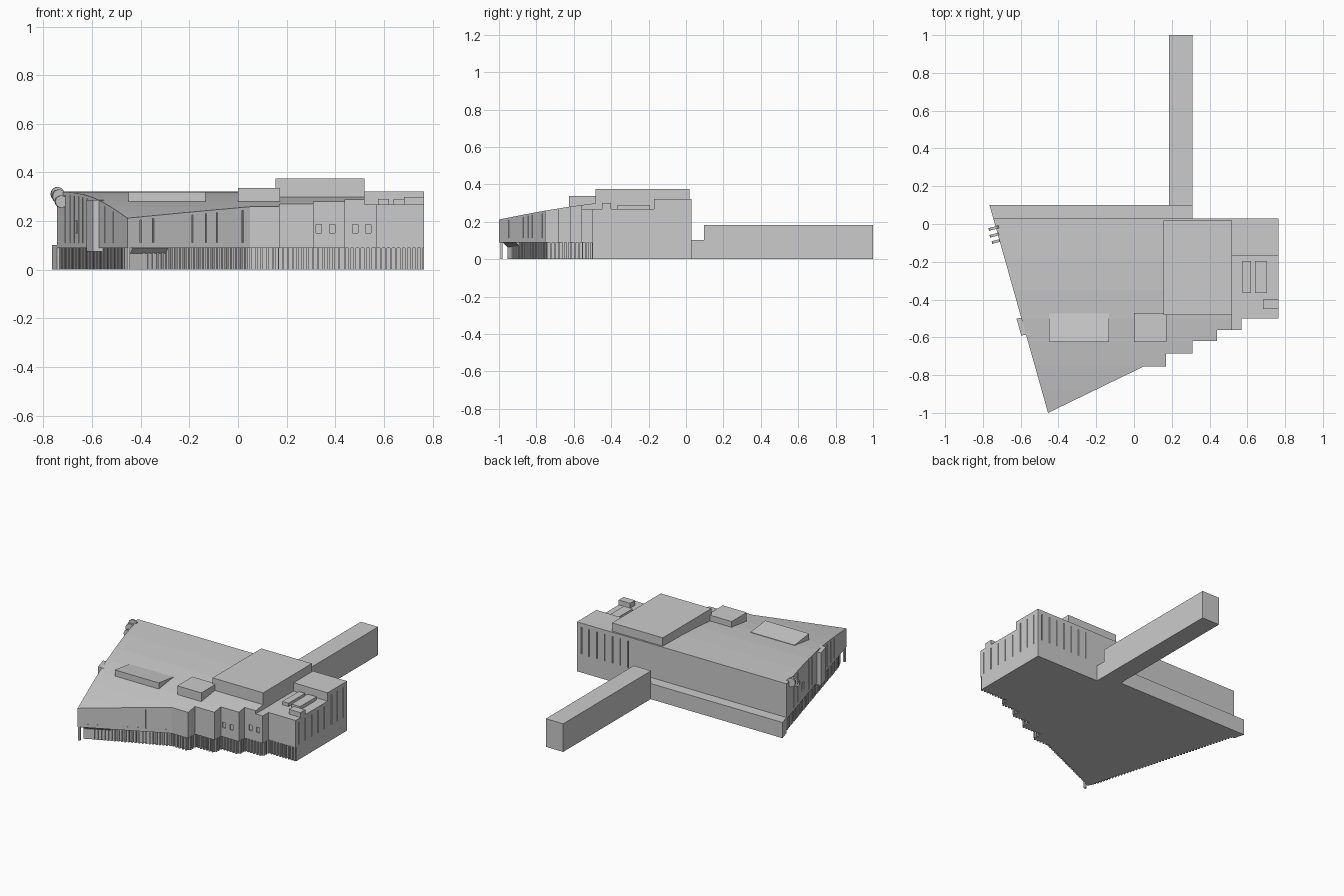
import bpy, bmesh, math
from mathutils import Vector, Matrix

if "Cube" in bpy.data.objects:
    bpy.data.objects.remove(bpy.data.objects["Cube"])


def finish(name, bm):
    bmesh.ops.recalc_face_normals(bm, faces=bm.faces)
    me = bpy.data.meshes.new(name)
    bm.to_mesh(me)
    bm.free()
    ob = bpy.data.objects.new(name, me)
    bpy.context.collection.objects.link(ob)
    return ob


def add_prism(bm, pts, z0, z1):
    lo = [bm.verts.new((x, y, z0)) for x, y in pts]
    hi = [bm.verts.new((x, y, z1)) for x, y in pts]
    bm.faces.new(lo[::-1])
    bm.faces.new(hi)
    n = len(pts)
    for i in range(n):
        j = (i + 1) % n
        bm.faces.new((lo[i], lo[j], hi[j], hi[i]))


def prism(name, pts, z0, z1):
    bm = bmesh.new()
    add_prism(bm, pts, z0, z1)
    return finish(name, bm)


def box(name, x0, x1, y0, y1, z0, z1):
    return prism(name, [(x0, y0), (x1, y0), (x1, y1), (x0, y1)], z0, z1)


def strip(bm, p, d, w, depth, z0, z1):
    """Upright bar centred on wall point p, running along wall direction d."""
    n = Vector((-d.y, d.x))
    c = [p + d * w * a + n * depth * b
         for a, b in ((-.5, -.5), (.5, -.5), (.5, .5), (-.5, .5))]
    add_prism(bm, [(v.x, v.y) for v in c], z0, z1)


ROOF = [(-1, .212), (-.88, .236), (-.75, .260), (-.62, .281),
        (-.5, .297), (-.35, .310), (-.18, .318), (.03, .322)]


def roof_z(y):
    for (y0, a), (y1, b) in zip(ROOF, ROOF[1:]):
        if y <= y1:
            return a + (b - a) * (y - y0) / (y1 - y0)
    return ROOF[-1][1]


# Upper storey with gently curved roof
NW, SW, SE = Vector((-.745, .03)), Vector((-.455, -1)), Vector((.05, -.755))
bm = bmesh.new()
add_prism(bm, [NW, SW, SE, (.17, -.755), (.17, -.685), (.31, -.685), (.31, -.62),
               (.44, -.62), (.44, -.56), (.52, -.56), (.52, .03)], .09, .4)
for y, _ in ROOF[1:-1]:
    bmesh.ops.bisect_plane(bm, geom=bm.verts[:] + bm.edges[:] + bm.faces[:],
                           plane_co=(0, y, 0), plane_no=(0, 1, 0), dist=1e-5)
for v in bm.verts:
    if v.co.z > .2:
        v.co.z = roof_z(v.co.y)
upper = finish("upper_storey", bm)

# East wing: low front roof and taller rear block
low = prism("east_wing_low", [(.52, -.56), (.57, -.56), (.57, -.5), (.765, -.5),
                              (.765, -.17), (.52, -.17)], .09, .268)
tall = box("east_wing_tall", .52, .765, -.17, .03, .09, .322)

# Narrow window slits and small windows cut into the upper walls
bm = bmesh.new()


def slits(a, b, ts, z0, z1=None, w=.006):
    d = (b - a).normalized()
    for t in ts:
        p = a.lerp(b, t)
        strip(bm, p, d, w, .014, z0, z1 or roof_z(p.y) - .012)


slits(NW, SW, (.06, .12, .19, .25, .31, .37, .43, .62, .68, .74, .80, .86, .91, .96), .11)
slits(NW, SW, (.275,), .15, .20, .035)
slits(SW, SE, (.11, .21, .53, .64, .73, .94), .112)
slits(Vector((.765, -.5)), Vector((.765, -.17)), (.1, .3, .5, .7, .9), .1, .245)
slits(Vector((.765, -.17)), Vector((.765, .03)), (.2, .5, .8), .1, .295)
slits(Vector((.765, .03)), Vector((.365, .03)), [.08 + i * .14 for i in range(7)], .12, .295)
for x, y in ((.332, -.62), (.387, -.62), (.482, -.56), (.535, -.56)):
    strip(bm, Vector((x, y)), Vector((1, 0)), .022, .014, .15, .185)
cutter = finish("slit_cutter", bm)
cutter.hide_render = True
for ob in (upper, low, tall):
    m = ob.modifiers.new("slits", 'BOOLEAN')
    m.operation, m.solver, m.object = 'DIFFERENCE', 'EXACT', cutter
    bpy.context.view_layer.objects.active = ob
    bpy.ops.object.modifier_apply(modifier=m.name)
bpy.data.objects.remove(cutter)

# Recessed ground floor
G = [Vector(p) for p in ((-.742, .10), (-.46, -.90), (-.40, -.925), (.041, -.733),
     (.155, -.733), (.155, -.665), (.296, -.665), (.296, -.602), (.426, -.602),
     (.426, -.543), (.556, -.543), (.556, -.488), (.765, -.488))]
prism("ground_floor", G + [Vector((.765, .03)), Vector((-.72, .03))], 0, .09)

# Closely spaced mullions around the ground floor
bm = bmesh.new()
for a, b in zip(G, G[1:]):
    L = (b - a).length
    n = max(1, round(L / .021))
    for i in range(n):
        strip(bm, a.lerp(b, (i + .5) / n), (b - a).normalized(), .009, .022, 0, .09)
finish("ground_floor_mullions", bm)

# Entrance under the front corner: low wall with sloping soffit above
d = (SE - SW).normalized()
nrm = Vector((-d.y, d.x))
bm = bmesh.new()
ends = []
for s in (.03, .19):
    o = SW + d * s
    prof = [(.004, .092), (.035, .066), (.035, 0), (.09, 0), (.09, .092)]
    ends.append([bm.verts.new((*(o + nrm * k), z)) for k, z in prof])
bm.faces.new(ends[0])
bm.faces.new(ends[1][::-1])
for i in range(5):
    j = (i + 1) % 5
    bm.faces.new((ends[0][i], ends[0][j], ends[1][j], ends[1][i]))
finish("entrance_soffit", bm)
box("corner_column", -.457, -.445, -.992, -.98, 0, .09)

# Projecting bay on the west wall
prism("west_bay", [(-.622, -.5), (-.597, -.59), (-.55, -.585), (-.57, -.495)], .075, .287)

# Rear ledge and long rear corridor
prism("rear_ledge", [(-.745, .03), (.31, .03), (.31, .10), (-.765, .10)], 0, .102)
box("rear_corridor", .185, .31, .095, 1, 0, .183)

# Rooftop volumes
box("penthouse", .155, .52, -.483, .018, .25, .376)
box("roof_plant_box", 0, .173, -.625, -.47, .25, .337)
for i, (x0, x1, y0, y1, z) in enumerate(((.575, .62, -.365, -.195, .29),
                                         (.64, .703, -.365, -.195, .29),
                                         (.682, .765, -.45, -.4, .30))):
    box("roof_unit_%d" % i, x0, x1, y0, y1, .26, z)

# Wedge skylight, tall at the front and fading into the roof
sky = box("skylight", -.45, -.133, -.625, -.475, .26, .32)
for v in sky.data.vertices:
    if v.co.z > .3 and v.co.y > -.5:
        v.co.z = .302

# Three round fins on the north-west corner
for i, (x, y, z, r) in enumerate(((-.742, -.022, .312, .028), (-.736, -.058, .302, .028),
                                  (-.728, -.092, .28, .025))):
    bm = bmesh.new()
    mat = (Matrix.Translation((x, y, z)) @ Matrix.Rotation(math.radians(15), 4, 'Z')
           @ Matrix.Rotation(math.pi / 2, 4, 'X'))
    bmesh.ops.create_cone(bm, cap_ends=True, segments=20, radius1=r, radius2=r,
                          depth=.014, matrix=mat)
    finish("corner_fin_%d" % i, bm)
